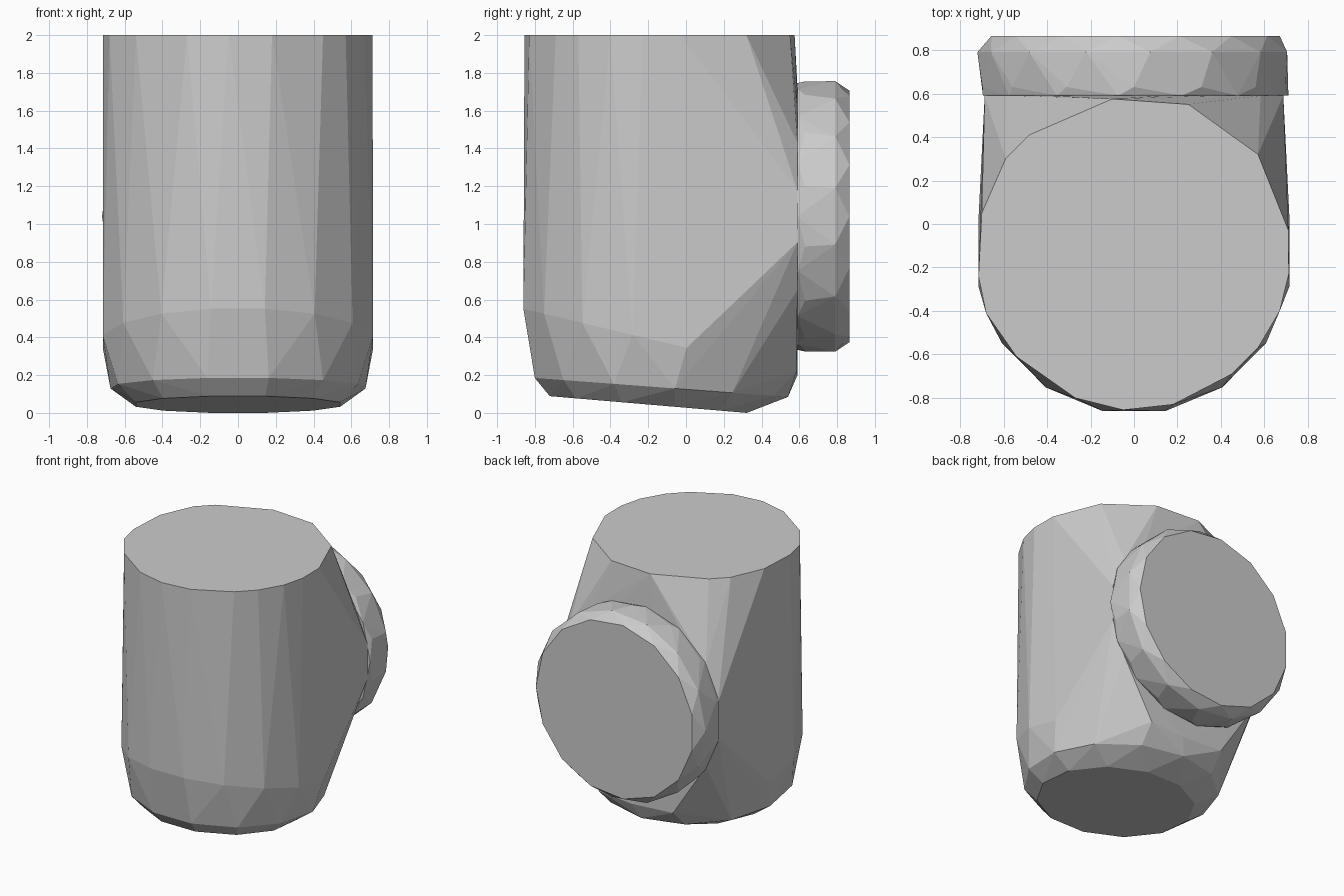
import bpy, bmesh
from math import sin, cos, tau, radians

if "Cube" in bpy.data.objects:
    bpy.data.objects.remove(bpy.data.objects["Cube"])


def hull_object(name, points):
    """Flat-faced convex solid through the given rings of points."""
    bm = bmesh.new()
    for p in points:
        bm.verts.new(p)
    res = bmesh.ops.convex_hull(bm, input=bm.verts[:])
    loose = [v for v in bm.verts if not v.link_faces]
    bmesh.ops.delete(bm, geom=loose, context='VERTS')
    bmesh.ops.dissolve_limit(bm, angle_limit=radians(1), verts=bm.verts[:], edges=bm.edges[:])
    bmesh.ops.recalc_face_normals(bm, faces=bm.faces[:])
    me = bpy.data.meshes.new(name)
    bm.to_mesh(me)
    bm.free()
    ob = bpy.data.objects.new(name, me)
    bpy.context.collection.objects.link(ob)
    return ob


def circle(n, rx, ry, turn=0.0):
    return [(rx * cos(tau * (i + turn) / n), ry * sin(tau * (i + turn) / n)) for i in range(n)]


# Body: faceted upright cylinder with a slanted, rounded base
top = [(-.70, .05), (-.59, .30), (-.48, .41), (-.10, .575), (.25, .55), (.57, .32),
       (.71, -.03), (.712, -.23), (.67, -.40), (.57, -.57), (.45, -.69), (.18, -.83),
       (-.05, -.855), (-.27, -.80), (-.54, -.61), (-.68, -.41), (-.715, -.24)]
body = [(x, y, 2.0) for x, y in top]

# widest ring, only around the front
for x, y in circle(16, .73, .735, .5):
    y -= .14
    if y < .05:
        body.append((x, y, .345 - .24 * y))

# base rounding and slanted bottom face
for x, y in circle(13, .68, .68, .25):
    y -= .14
    body.append((x, y, .125 - .075 * y))
for x, y in circle(12, .56, .54, .5):
    y -= .2
    body.append((x, y, .085 * (.322 - y)))

# flat seat on the back that carries the disc
body += [(x, .59, 1.04 + z) for x, z in circle(16, .70, .70, .5)]
body += [(-.3, .585, .22), (.05, .59, .20), (.33, .585, .22)]
hull_object("body", body)

# Disc: short chamfered cylinder on the back
disc = []
for y, r, n, turn in ((.59, .71, 15, 0), (.63, .715, 14, .5), (.79, .72, 15, .5), (.865, .67, 15, 0)):
    disc += [(x, y, 1.04 + z) for x, z in circle(n, r, r, turn)]
hull_object("back_disc", disc)
